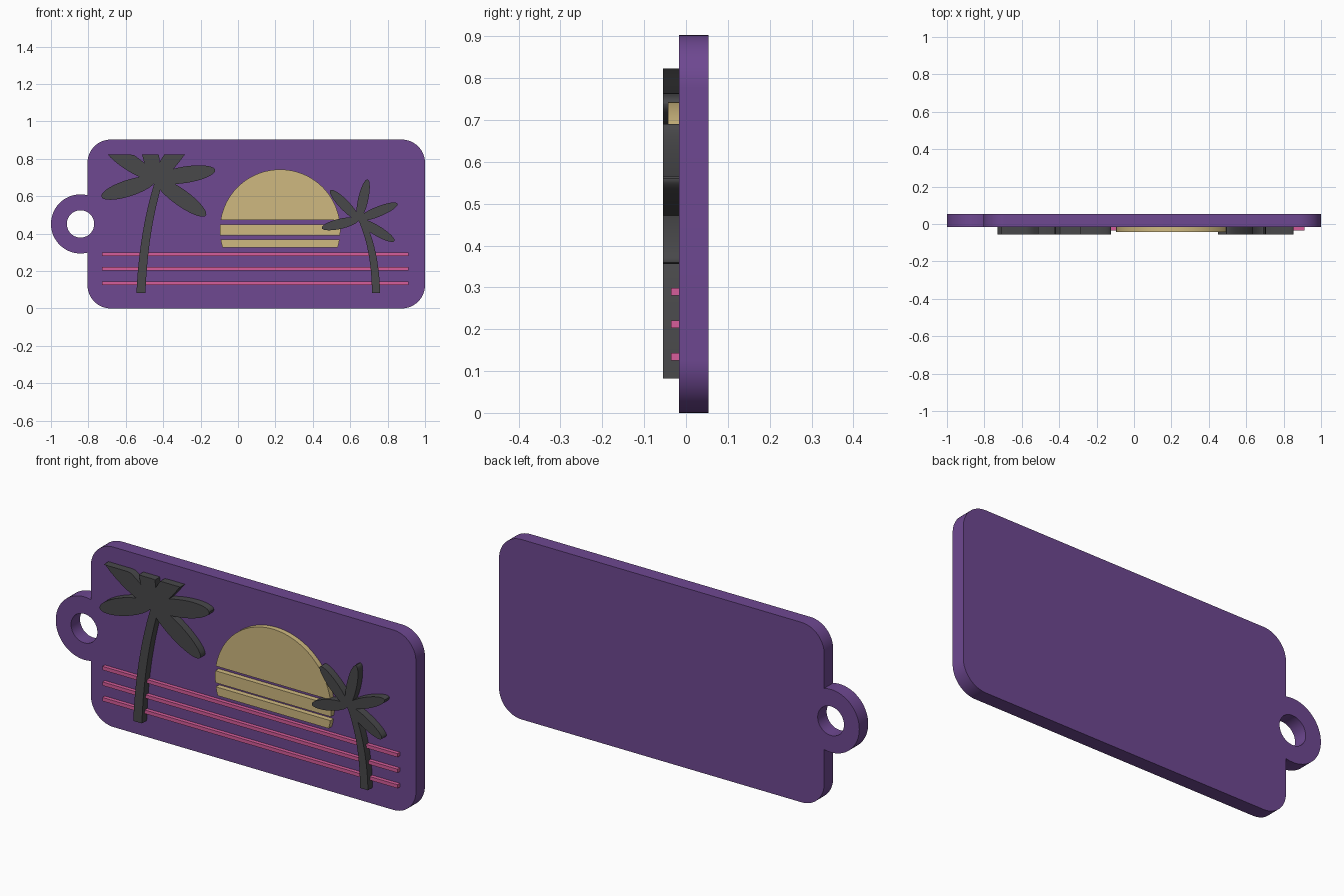
import bpy, bmesh
from math import sin, cos, pi, sqrt, atan2, hypot
from mathutils import Vector

cube = bpy.data.objects.get("Cube")
if cube:
    bpy.data.objects.remove(cube, do_unlink=True)


def material(name, rgb):
    mat = bpy.data.materials.new(name)
    mat.use_nodes = True
    col = [((c / 255 + 0.055) / 1.055) ** 2.4 for c in rgb] + [1]
    mat.diffuse_color = col
    mat.node_tree.nodes["Principled BSDF"].inputs["Base Color"].default_value = col
    return mat


PURPLE = material("purple", (110, 72, 145))
GOLD = material("sand gold", (207, 185, 128))
PINK = material("pink", (214, 93, 155))
DARK = material("charcoal", (72, 72, 74))

FACE, BACK = -0.017, 0.054   # front and back of the plate


def slab(name, outline, front, back, mat):
    """Extrude an outline of (x, z) points from front to back."""
    bm = bmesh.new()
    face = bm.faces.new([bm.verts.new((x, front, z)) for x, z in outline])
    ext = bmesh.ops.extrude_face_region(bm, geom=[face])["geom"]
    verts = [v for v in ext if isinstance(v, bmesh.types.BMVert)]
    bmesh.ops.translate(bm, verts=verts, vec=(0, back - front, 0))
    bmesh.ops.recalc_face_normals(bm, faces=bm.faces)
    mesh = bpy.data.meshes.new(name)
    bm.to_mesh(mesh)
    bm.free()
    mesh.materials.append(mat)
    obj = bpy.data.objects.new(name, mesh)
    bpy.context.collection.objects.link(obj)
    return obj


def activate(obj):
    bpy.ops.object.select_all(action='DESELECT')
    obj.select_set(True)
    bpy.context.view_layer.objects.active = obj


def combine(obj, other, operation):
    """Boolean the other object into obj and discard it."""
    mod = obj.modifiers.new("combine", 'BOOLEAN')
    mod.operation, mod.object, mod.solver = operation, other, 'EXACT'
    activate(obj)
    bpy.ops.object.modifier_apply(modifier=mod.name)
    bpy.data.objects.remove(other, do_unlink=True)


def finish(obj):
    activate(obj)
    bpy.ops.object.shade_smooth_by_angle(angle=pi / 6)


def arc(cx, cz, r, a0, a1, n):
    return [(cx + r * cos(a0 + (a1 - a0) * i / n),
             cz + r * sin(a0 + (a1 - a0) * i / n)) for i in range(n + 1)]


def circle(cx, cz, r, n=64):
    return arc(cx, cz, r, 0, 2 * pi, n)[:-1]


# Plate with rounded corners and a ring for hanging
L, R, H, rad = -0.805, 1.0, 0.903, 0.125
corners = [(R - rad, H - rad), (L + rad, H - rad), (L + rad, rad), (R - rad, rad)]
rounded = []
for i, (cx, cz) in enumerate(corners):
    rounded += arc(cx, cz, rad, i * pi / 2, (i + 1) * pi / 2, 16)
plate = slab("plate", rounded, FACE, BACK, PURPLE)
combine(plate, slab("ring", circle(-0.842, 0.452, 0.158), FACE, BACK, PURPLE), 'UNION')
combine(plate, slab("ring_hole", circle(-0.842, 0.452, 0.073), -0.2, 0.2, PURPLE), 'DIFFERENCE')
finish(plate)

# Setting sun, cut into bands
SX, SZ, SR = 0.225, 0.421, 0.322


def sun_band(name, low, high, n=48):
    rows = [low + (high - low) * (1 - cos(pi * i / n)) / 2 for i in range(n + 1)]
    half = [(sqrt(max(SR ** 2 - (z - SZ) ** 2, 0)), z) for z in rows]
    right = [(SX + w, z) for w, z in half]
    left = [(SX - w, z) for w, z in reversed(half) if w > 1e-4]
    finish(slab(name, right + left, -0.043, FACE, GOLD))


sun_band("sun_top", 0.473, SZ + SR)
sun_band("sun_middle_band", 0.389, 0.449, 10)
sun_band("sun_lower_band", 0.327, 0.369, 10)

# Horizontal water lines
for i, z in enumerate((0.134, 0.212, 0.29)):
    h = 0.009
    slab("water_line_%d" % (i + 1),
         [(-0.727, z - h), (0.911, z - h), (0.911, z + h), (-0.727, z + h)],
         -0.036, FACE, PINK)


# Palm trees: a curved trunk and oval fronds, trimmed at a top line
def frond(hub, tip, width, top, n=40):
    dx, dz = tip[0] - hub[0], tip[1] - hub[1]
    length, a = hypot(dx, dz), atan2(dz, dx)
    pts = []
    for i in range(n):
        t = 2 * pi * i / n
        u, v = length / 2 * (1 + cos(t)), width * sin(t)
        p = (hub[0] + u * cos(a) - v * sin(a),
             min(hub[1] + u * sin(a) + v * cos(a), top))
        if not pts or (Vector(p) - Vector(pts[-1])).length > 1e-4:
            pts.append(p)
    # keep only the ends of the trimmed run
    m = len(pts)
    return [p for i, p in enumerate(pts)
            if not (p[1] == top and pts[i - 1][1] == top and pts[(i + 1) % m][1] == top)]


def trunk(base, bend, hub, w0, w1, n=12):
    left, right = [], []
    for i in range(n + 1):
        t = i / n
        x, z = [(1 - t) ** 2 * a + 2 * t * (1 - t) * b + t * t * c
                for a, b, c in zip(base, bend, hub)]
        w = w0 + (w1 - w0) * t
        left.append((x - w, z))
        right.append((x + w, z))
    return right + left[::-1]


def palm(name, stem, hub, tips, width, top):
    tree = slab(name, stem, -0.055, FACE, DARK)
    for tip in tips:
        leaf = slab("frond", frond(hub, tip, width, top), -0.055, FACE, DARK)
        combine(tree, leaf, 'UNION')
    finish(tree)


palm("large_palm",
     trunk((-0.519, 0.082), (-0.505, 0.42), (-0.42, 0.69), 0.024, 0.021),
     (-0.44, 0.69),
     [(-0.122, 0.74), (-0.172, 0.497), (-0.73, 0.597),
      (-0.72, 0.875), (-0.50, 0.98), (-0.25, 0.94)], 0.044, 0.823)
palm("small_palm",
     trunk((0.738, 0.082), (0.735, 0.32), (0.655, 0.485), 0.022, 0.017),
     (0.645, 0.475),
     [(0.853, 0.56), (0.836, 0.36), (0.448, 0.43),
      (0.494, 0.632), (0.693, 0.69)], 0.027, 0.823)
